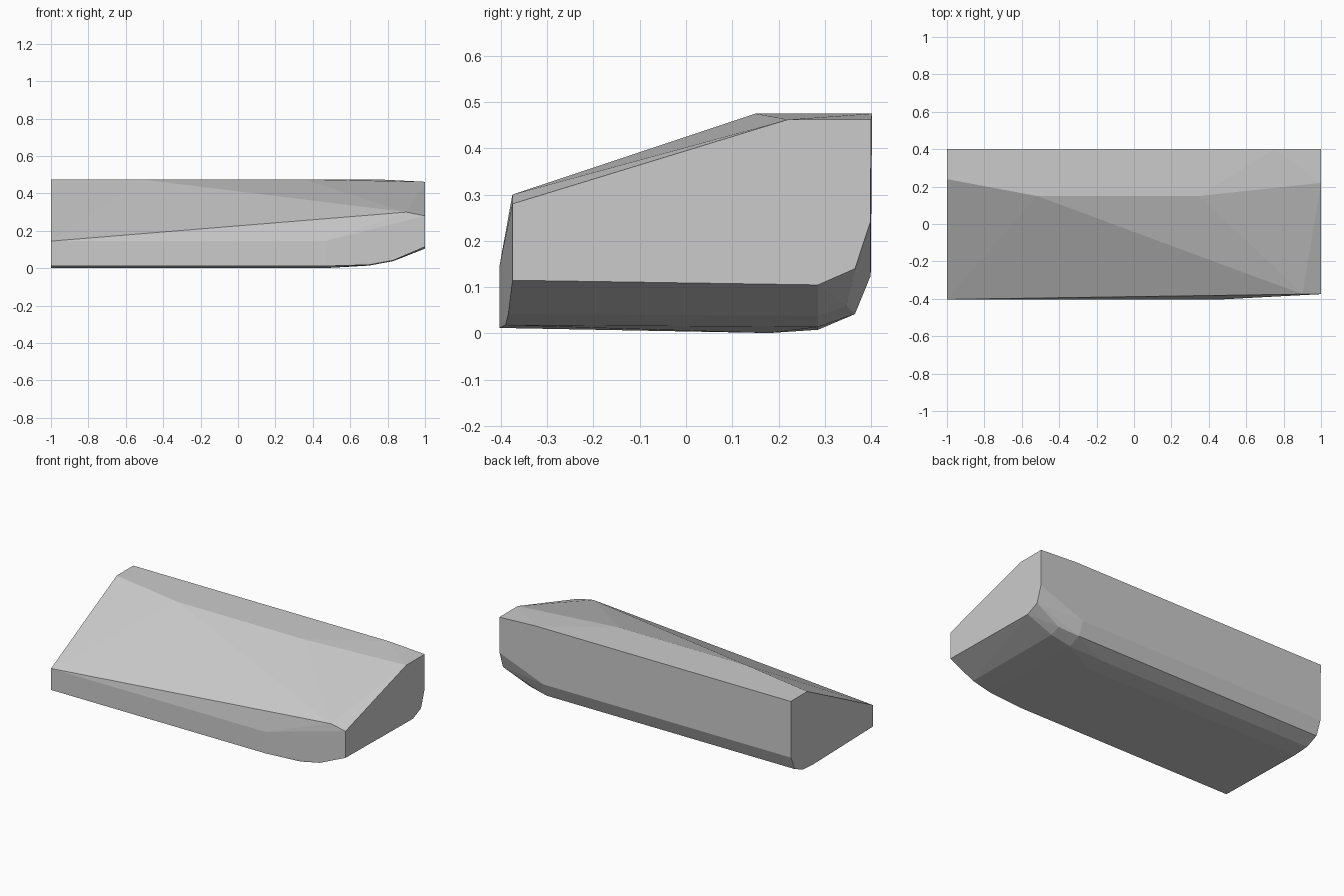
import bpy, bmesh, math

if "Cube" in bpy.data.objects:
    bpy.data.objects.remove(bpy.data.objects["Cube"])

stone = bpy.data.materials.new("light grey stone")
stone.diffuse_color = (0.6, 0.6, 0.6, 1)
stone.use_nodes = True
stone.node_tree.nodes["Principled BSDF"].inputs["Base Color"].default_value = stone.diffuse_color

# Flat top and the sloping shoulder that drops to the front edge
top = [(-1, .402, .475), (.75, .402, .475), (1, .4, .462),
       (-1, .24, .475), (-.52, .15, .475), (.35, .15, .475), (1, .22, .462),
       (.9, -.375, .3), (1, -.375, .28), (-1, -.403, .145), (.47, -.403, .145)]

# Left end and middle share the same rounded lower back edge
lower = [(.399, .125), (.365, .042), (.285, .008), (.18, .001)]
body = [(x, y, z) for x in (-1, .47) for y, z in lower + [(-.403, .012)]]

# Underside curves up towards the right end
nose = [(.7, .399, .125), (.7, .365, .042), (.7, .285, .014), (.7, -.39, .018),
        (.83, .347, .06), (.83, .285, .038), (.83, -.384, .042),
        (1, .398, .24), (1, .365, .14), (1, .285, .105), (1, -.375, .115)]

# Skin the corners as one faceted convex slab
bm = bmesh.new()
for p in top + body + nose:
    bm.verts.new(p)
hull = bmesh.ops.convex_hull(bm, input=bm.verts)
loose = {g for g in hull["geom_interior"] + hull["geom_unused"]
         if isinstance(g, bmesh.types.BMVert)}
bmesh.ops.delete(bm, geom=list(loose), context='VERTS')
bmesh.ops.dissolve_limit(bm, angle_limit=math.radians(.5),
                         verts=bm.verts, edges=bm.edges)
bmesh.ops.recalc_face_normals(bm, faces=bm.faces)
mesh = bpy.data.meshes.new("stone_slab")
bm.to_mesh(mesh)
bm.free()
mesh.materials.append(stone)
slab = bpy.data.objects.new("stone_slab", mesh)
bpy.context.collection.objects.link(slab)
